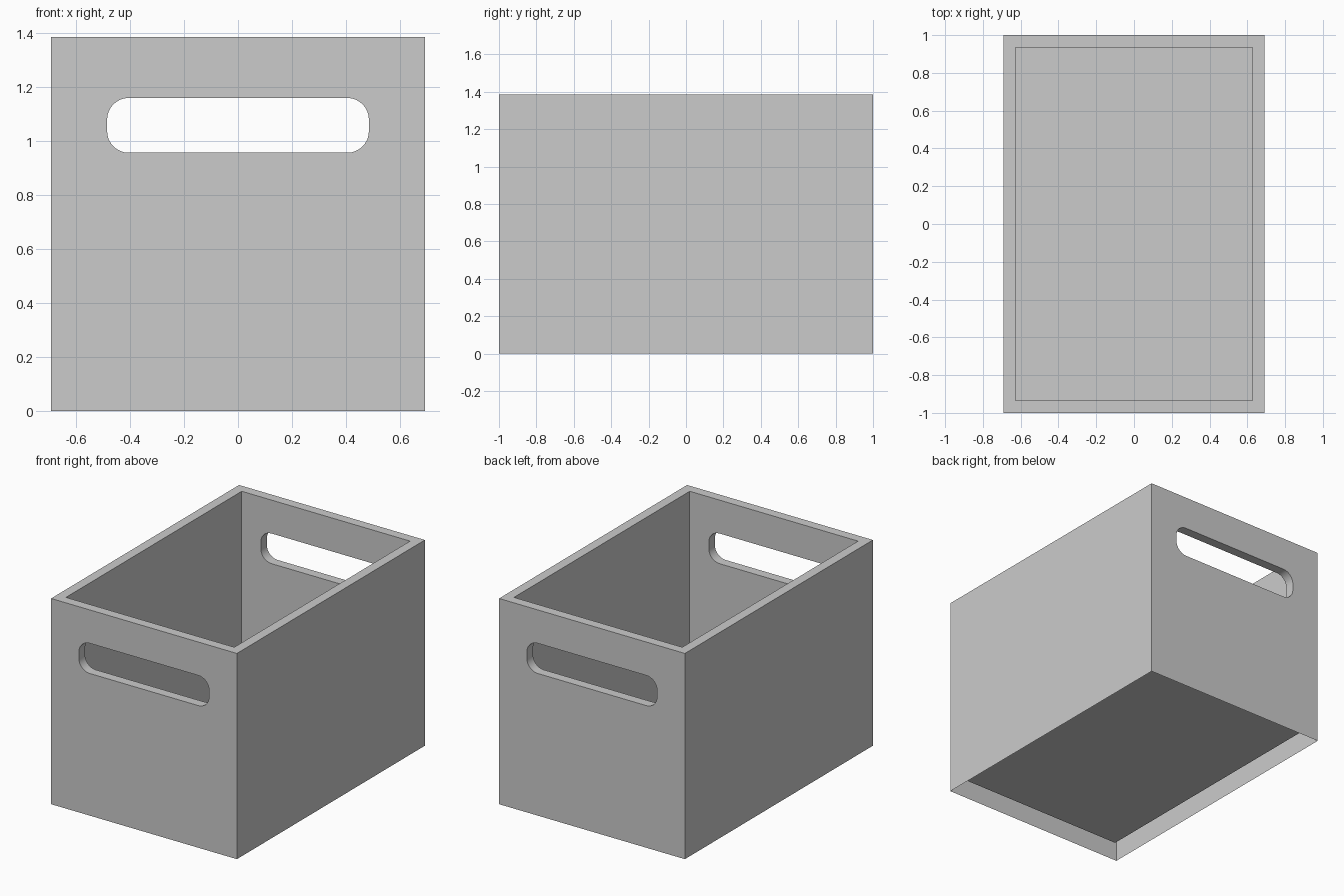
import bpy, bmesh
from math import sin, cos, pi, radians

if "Cube" in bpy.data.objects:
    bpy.data.objects.remove(bpy.data.objects["Cube"])

W, D, H = 0.692, 1.0, 1.385      # half width, half depth, height
WALL, FLOOR = 0.065, 0.08        # wall thickness, floor height


def finish(name, bm):
    bmesh.ops.recalc_face_normals(bm, faces=bm.faces)
    mesh = bpy.data.meshes.new(name)
    bm.to_mesh(mesh)
    bm.free()
    ob = bpy.data.objects.new(name, mesh)
    bpy.context.collection.objects.link(ob)
    return ob


def prism(name, outline, offset):
    """Extrude a closed outline of 3D points along offset."""
    bm = bmesh.new()
    face = bm.faces.new([bm.verts.new(p) for p in outline])
    ext = bmesh.ops.extrude_face_region(bm, geom=[face], use_keep_orig=True)
    moved = [g for g in ext["geom"] if isinstance(g, bmesh.types.BMVert)]
    bmesh.ops.translate(bm, verts=moved, vec=offset)
    return finish(name, bm)


def block(name, hw, hd, z0, z1):
    base = [(-hw, -hd, z0), (hw, -hd, z0), (hw, hd, z0), (-hw, hd, z0)]
    return prism(name, base, (0, 0, z1 - z0))


def rounded_slot(hw, z0, z1, r, y, steps=8):
    corners = [(hw - r, z1 - r, 0), (-hw + r, z1 - r, 1),
               (-hw + r, z0 + r, 2), (hw - r, z0 + r, 3)]
    return [(cx + r * cos((q + i / steps) * pi / 2), y,
             cz + r * sin((q + i / steps) * pi / 2))
            for cx, cz, q in corners for i in range(steps + 1)]


# Solid body, hollowed and pierced by one slot through both end walls
box = block("storage_box", W, D, 0, H)
cutters = [
    block("cavity_cutter", W - WALL, D - WALL, FLOOR, H + 0.3),
    prism("handle_cutter", rounded_slot(0.485, 0.957, 1.16, 0.08, -1.2), (0, 2.4, 0)),
]
bpy.context.view_layer.objects.active = box
box.select_set(True)
for cutter in cutters:
    cutter.hide_render = True
    mod = box.modifiers.new(cutter.name, "BOOLEAN")
    mod.operation, mod.solver, mod.object = "DIFFERENCE", "EXACT", cutter
    bpy.ops.object.modifier_apply(modifier=mod.name)
for cutter in cutters:
    bpy.data.objects.remove(cutter)

# Underside is open up to the raised floor panel
bm = bmesh.new()
bm.from_mesh(box.data)
under = [f for f in bm.faces if f.calc_center_median().z < 0.001]
bmesh.ops.delete(bm, geom=under, context="FACES")
bm.to_mesh(box.data)
bm.free()

bpy.ops.object.shade_smooth_by_angle(angle=radians(30))
